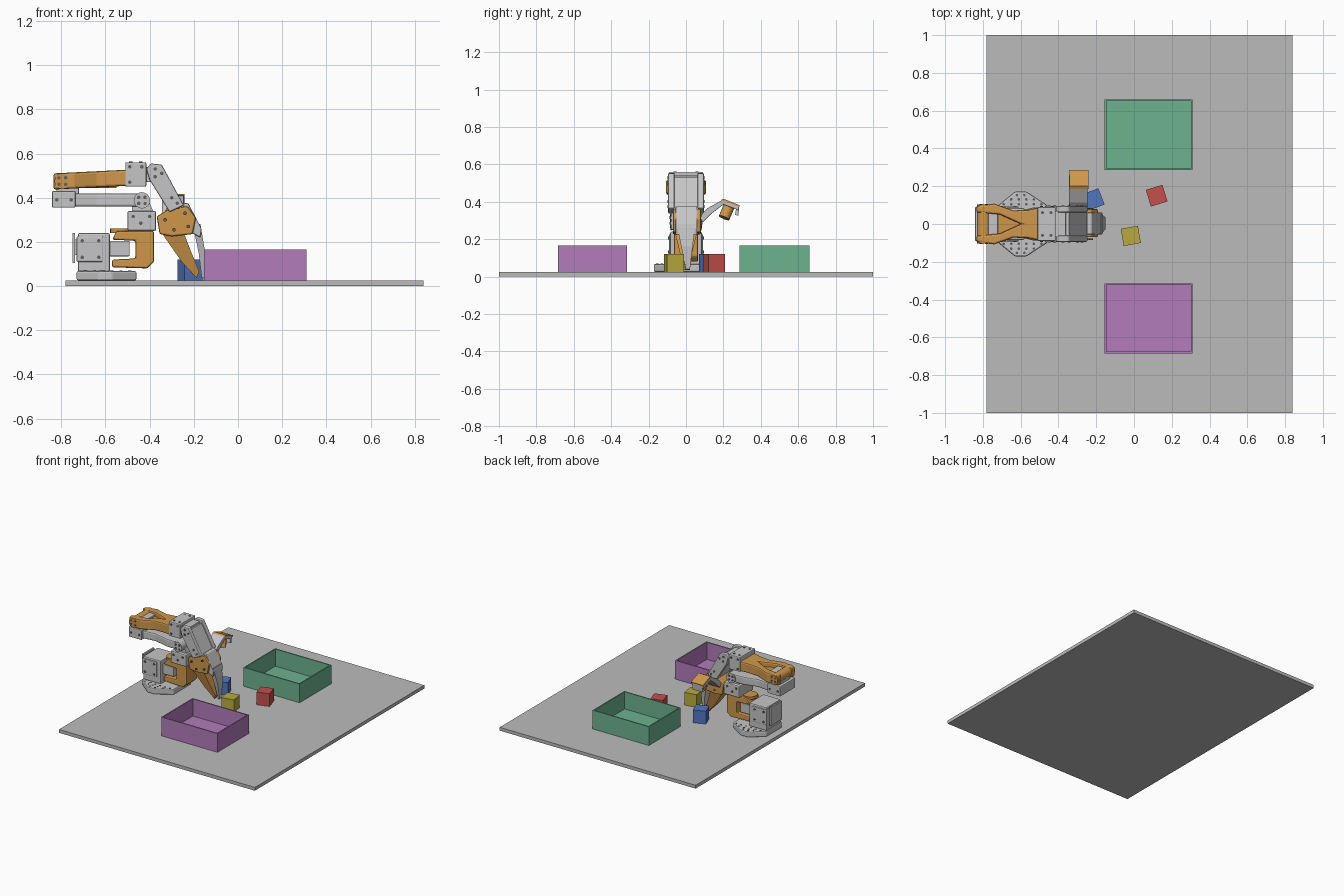
import bpy, bmesh, math
from mathutils import Matrix, Vector

cube = bpy.data.objects.get("Cube")
if cube:
    bpy.data.objects.remove(cube, do_unlink=True)


def material(name, rgb):
    m = bpy.data.materials.new(name)
    m.use_nodes = True
    m.diffuse_color = (*rgb, 1)
    m.node_tree.nodes["Principled BSDF"].inputs["Base Color"].default_value = (*rgb, 1)
    return m


TABLE = material("table grey", (0.50, 0.50, 0.50))
GREY = material("light grey plastic", (0.56, 0.56, 0.57))
ORANGE = material("orange plastic", (0.62, 0.31, 0.07))
DARK = material("dark screw", (0.12, 0.12, 0.12))
GREEN = material("green", (0.155, 0.445, 0.275))
PURPLE = material("purple", (0.445, 0.20, 0.49))
RED = material("red", (0.54, 0.08, 0.075))
YELLOW = material("yellow", (0.48, 0.40, 0.05))
BLUE = material("blue", (0.085, 0.18, 0.52))


def finish(name, bm, mat, bevel=0):
    bmesh.ops.recalc_face_normals(bm, faces=bm.faces)
    me = bpy.data.meshes.new(name)
    bm.to_mesh(me)
    bm.free()
    me.materials.append(mat)
    ob = bpy.data.objects.new(name, me)
    bpy.context.scene.collection.objects.link(ob)
    if bevel:
        mod = ob.modifiers.new("bevel", "BEVEL")
        mod.width = bevel
        mod.segments = 2
        mod.limit_method = "ANGLE"
    return ob


def prism(name, pts, lo, hi, mat, axis="y", bevel=0):
    """Outline extruded along one axis."""
    place = {"x": lambda a, b: (lo, a, b), "y": lambda a, b: (a, lo, b),
             "z": lambda a, b: (a, b, lo)}[axis]
    bm = bmesh.new()
    face = bm.faces.new([bm.verts.new(place(a, b)) for a, b in pts])
    ext = bmesh.ops.extrude_face_region(bm, geom=[face])["geom"]
    step = Vector([hi - lo if a == axis else 0 for a in "xyz"])
    bmesh.ops.translate(bm, vec=step, verts=[v for v in ext if isinstance(v, bmesh.types.BMVert)])
    return finish(name, bm, mat, bevel)


def box(name, x0, x1, y0, y1, z0, z1, mat, bevel=0):
    return prism(name, [(x0, y0), (x1, y0), (x1, y1), (x0, y1)], z0, z1, mat, "z", bevel)


def taper(ob, z_top, z_tip, tip, shift=0):
    """Narrow a part in y towards its lower tip."""
    for v in ob.data.vertices:
        t = min(1, max(0, (z_top - v.co.z) / (z_top - z_tip)))
        v.co.y = v.co.y * (1 - t + t * tip) + shift * t


def discs(name, places, radius, depth, axis, mat):
    """Short cylinders at several places, in one mesh."""
    turn = {"y": Matrix.Rotation(math.pi / 2, 4, "X"), "z": Matrix(),
            "x": Matrix.Rotation(math.pi / 2, 4, "Y")}[axis]
    bm = bmesh.new()
    for p in places:
        bmesh.ops.create_cone(bm, cap_ends=True, segments=16, radius1=radius, radius2=radius,
                              depth=depth, matrix=Matrix.Translation(p) @ turn)
    ob = finish(name, bm, mat)
    bpy.ops.object.select_all(action="DESELECT")
    ob.select_set(True)
    bpy.context.view_layer.objects.active = ob
    bpy.ops.object.shade_smooth_by_angle(angle=math.radians(40))
    return ob


def side_screws(name, pts, y):
    discs(name, [(x, s * y, z) for x, z in pts for s in (-1, 1)], 0.008, 0.006, "y", DARK)


# Table
box("table_top", -0.78, 0.84, -1, 1, 0, 0.025, TABLE)


# Open bins
def bin_box(name, y0, y1, mat):
    ob = box(name, -0.155, 0.31, y0, y1, 0.025, 0.165, mat)
    bm = bmesh.new()
    bm.from_mesh(ob.data)
    top = max(bm.faces, key=lambda f: f.calc_center_median().z)
    bmesh.ops.inset_region(bm, faces=[top], thickness=0.013)
    floor = bmesh.ops.extrude_discrete_faces(bm, faces=[top])["faces"][0]
    bmesh.ops.translate(bm, vec=(0, 0, -0.128), verts=floor.verts)
    bm.to_mesh(ob.data)
    bm.free()


bin_box("green_bin", 0.285, 0.66, GREEN)
bin_box("purple_bin", -0.685, -0.315, PURPLE)

# Loose blocks
for name, x, y, angle, mat in (("red_block", 0.12, 0.15, 17, RED),
                               ("yellow_block", -0.017, -0.063, 10, YELLOW),
                               ("blue_block", -0.215, 0.13, 21, BLUE)):
    ob = box(name, -0.046, 0.046, -0.046, 0.046, 0.025, 0.12, mat)
    ob.location = (x, y, 0)
    ob.rotation_euler.z = math.radians(angle)

# Base plate with side wings and hole pattern
half = [(-0.73, 0.09), (-0.63, 0.172), (-0.57, 0.172), (-0.46, 0.10)]
prism("base_plate", half + [(x, -y) for x, y in reversed(half)], 0.025, 0.068, GREY, "z", 0.008)
holes = [(x, s * y, 0.068) for s in (-1, 1)
         for y, xs in ((0.105, (-0.69, -0.65, -0.61, -0.57, -0.53, -0.49)),
                       (0.13, (-0.65, -0.61, -0.57, -0.53)), (0.153, (-0.62, -0.58)))
         for x in xs]
discs("base_holes", holes, 0.007, 0.004, "z", DARK)

# Base housing and turning motor
box("base_housing", -0.725, -0.58, -0.085, 0.085, 0.065, 0.24, GREY, 0.008)
box("base_back_tab", -0.75, -0.738, -0.065, 0.065, 0.105, 0.24, GREY)
box("base_back_link", -0.74, -0.72, -0.04, 0.04, 0.14, 0.21, GREY)
box("base_motor", -0.60, -0.49, -0.06, 0.06, 0.135, 0.205, GREY, 0.005)
box("base_motor_band", -0.73, -0.61, -0.092, 0.092, 0.11, 0.225, GREY, 0.005)
side_screws("base_screws", [(-0.705, 0.205), (-0.705, 0.13), (-0.63, 0.205), (-0.63, 0.13)], 0.093)

# Shoulder yoke and motor holder
prism("shoulder_yoke", [(-0.57, 0.085), (-0.41, 0.08), (-0.38, 0.11), (-0.38, 0.25), (-0.55, 0.25),
                        (-0.57, 0.21), (-0.465, 0.205), (-0.465, 0.125), (-0.57, 0.12)],
      -0.065, 0.065, ORANGE, "y", 0.008)
discs("shoulder_turntable", [(-0.53, 0, 0.25)], 0.05, 0.02, "z", ORANGE)
box("shoulder_holder", -0.50, -0.37, -0.085, 0.085, 0.25, 0.34, GREY, 0.008)
prism("shoulder_neck", [(-0.48, 0.33), (-0.38, 0.33), (-0.41, 0.40), (-0.48, 0.40)],
      -0.06, 0.06, GREY, "y")
side_screws("shoulder_screws", [(-0.475, 0.315), (-0.44, 0.285), (-0.40, 0.315)], 0.086)

# Upper arm
beam = [(-0.76, 0.075), (-0.64, 0.06), (-0.53, 0.088), (-0.41, 0.088)]
ob = prism("upper_arm", beam + [(x, -y) for x, y in reversed(beam)], 0.36, 0.42, GREY, "z", 0.01)
box("upper_arm_back_bracket", -0.842, -0.735, -0.09, 0.09, 0.355, 0.43, GREY, 0.006)
discs("shoulder_joint", [(-0.435, 0, 0.388)], 0.037, 0.19, "y", GREY)
side_screws("shoulder_joint_screws",
            [(-0.435 + 0.02 * math.cos(a), 0.388 + 0.02 * math.sin(a))
             for a in (0.8, 2.4, 3.9, 5.5)], 0.095)
side_screws("upper_arm_screws", [(-0.82, 0.39), (-0.755, 0.39)], 0.091)

# Forearm with a fork around the elbow motor
fork = [(-0.835, 0.062), (-0.835, 0.095), (-0.74, 0.108), (-0.64, 0.072), (-0.56, 0.075), (-0.50, 0.088)]
slot = [(-0.60, 0.0), (-0.71, 0.05)]
outline = fork + [(x, -y) for x, y in reversed(fork)] + [(-0.71, -0.05), (-0.60, 0.0), (-0.71, 0.05)]
ob = prism("forearm", outline, 0.437, 0.51, ORANGE, "z", 0.01)
for v in ob.data.vertices:
    v.co.z += 0.05 * (v.co.x + 0.835)
box("forearm_web", -0.72, -0.55, -0.05, 0.05, 0.445, 0.485, ORANGE)
box("elbow_motor", -0.822, -0.72, -0.058, 0.058, 0.41, 0.50, GREY, 0.005)
discs("elbow_joint", [(-0.795, 0, 0.475)], 0.036, 0.206, "y", ORANGE)
side_screws("elbow_screws",
            [(-0.795 + 0.021 * math.cos(a), 0.475 + 0.021 * math.sin(a))
             for a in (0.8, 2.4, 3.9, 5.5)], 0.103)

# Wrist motor box
box("wrist_box", -0.51, -0.415, -0.09, 0.09, 0.45, 0.56, GREY, 0.006)
box("wrist_motor", -0.43, -0.36, -0.07, 0.07, 0.47, 0.54, GREY, 0.005)
side_screws("wrist_screws", [(-0.49, 0.54), (-0.49, 0.47), (-0.435, 0.54)], 0.091)
discs("wrist_top_screws", [(x, y, 0.56) for x in (-0.485, -0.44) for y in (-0.06, 0.06)],
      0.008, 0.006, "z", DARK)

# Sloping wrist link: two cheeks around a core
link = [(-0.415, 0.53), (-0.395, 0.555), (-0.345, 0.55), (-0.245, 0.365), (-0.31, 0.335), (-0.40, 0.48)]
for name, s in (("wrist_link_left", 1), ("wrist_link_right", -1)):
    prism(name, link, s * 0.062, s * 0.095, GREY, "y", 0.006)
prism("wrist_link_core", [(-0.37, 0.525), (-0.345, 0.53), (-0.25, 0.36), (-0.31, 0.335), (-0.37, 0.45)],
      -0.065, 0.065, GREY)
side_screws("wrist_link_screws", [(-0.375, 0.53), (-0.375, 0.495), (-0.345, 0.51),
                                  (-0.30, 0.40), (-0.275, 0.375)], 0.096)

# Gripper housing and both jaws
prism("gripper_housing", [(-0.368, 0.315), (-0.31, 0.35), (-0.228, 0.362), (-0.19, 0.31),
                          (-0.205, 0.235), (-0.30, 0.225), (-0.355, 0.235)],
      -0.07, 0.08, ORANGE, "y", 0.008)
prism("gripper_rib", [(-0.33, 0.34), (-0.30, 0.39), (-0.265, 0.35)], -0.078, -0.06, ORANGE)
side_screws("gripper_screws", [(-0.33, 0.30), (-0.29, 0.255), (-0.24, 0.33), (-0.225, 0.27)], 0.081)
ob = prism("moving_jaw", [(-0.345, 0.24), (-0.245, 0.24), (-0.21, 0.15), (-0.175, 0.066),
                          (-0.187, 0.036), (-0.255, 0.11)], -0.06, 0.06, ORANGE)
taper(ob, 0.24, 0.04, 0.2)
prism("fixed_jaw_mount", [(-0.25, 0.375), (-0.225, 0.375), (-0.165, 0.26), (-0.17, 0.22), (-0.21, 0.24)],
      -0.055, 0.06, GREY, "y", 0.005)
ob = prism("fixed_jaw", [(-0.205, 0.28), (-0.17, 0.28), (-0.15, 0.16), (-0.152, 0.04),
                         (-0.164, 0.036), (-0.178, 0.15)], -0.05, 0.05, GREY)
taper(ob, 0.28, 0.04, 0.22, 0.01)

# Camera on a side arm
prism("camera_arm", [(0.07, 0.32), (0.115, 0.365), (0.195, 0.41), (0.285, 0.375), (0.28, 0.355),
                     (0.20, 0.385), (0.135, 0.335), (0.09, 0.29)], -0.345, -0.245, GREY, "x", 0.004)
prism("camera_cover", [(0.185, 0.409), (0.20, 0.416), (0.287, 0.381), (0.284, 0.372), (0.20, 0.405)],
      -0.342, -0.242, ORANGE, "x")
prism("camera_plate", [(0.27, 0.375), (0.285, 0.375), (0.28, 0.325), (0.262, 0.33)],
      -0.335, -0.25, GREY, "x")
ob = discs("camera_lens", [(0, 0, 0)], 0.03, 0.07, "z", ORANGE)
ob.location = (-0.285, 0.217, 0.345)
ob.rotation_euler = (math.radians(-22), math.radians(-15), 0)
